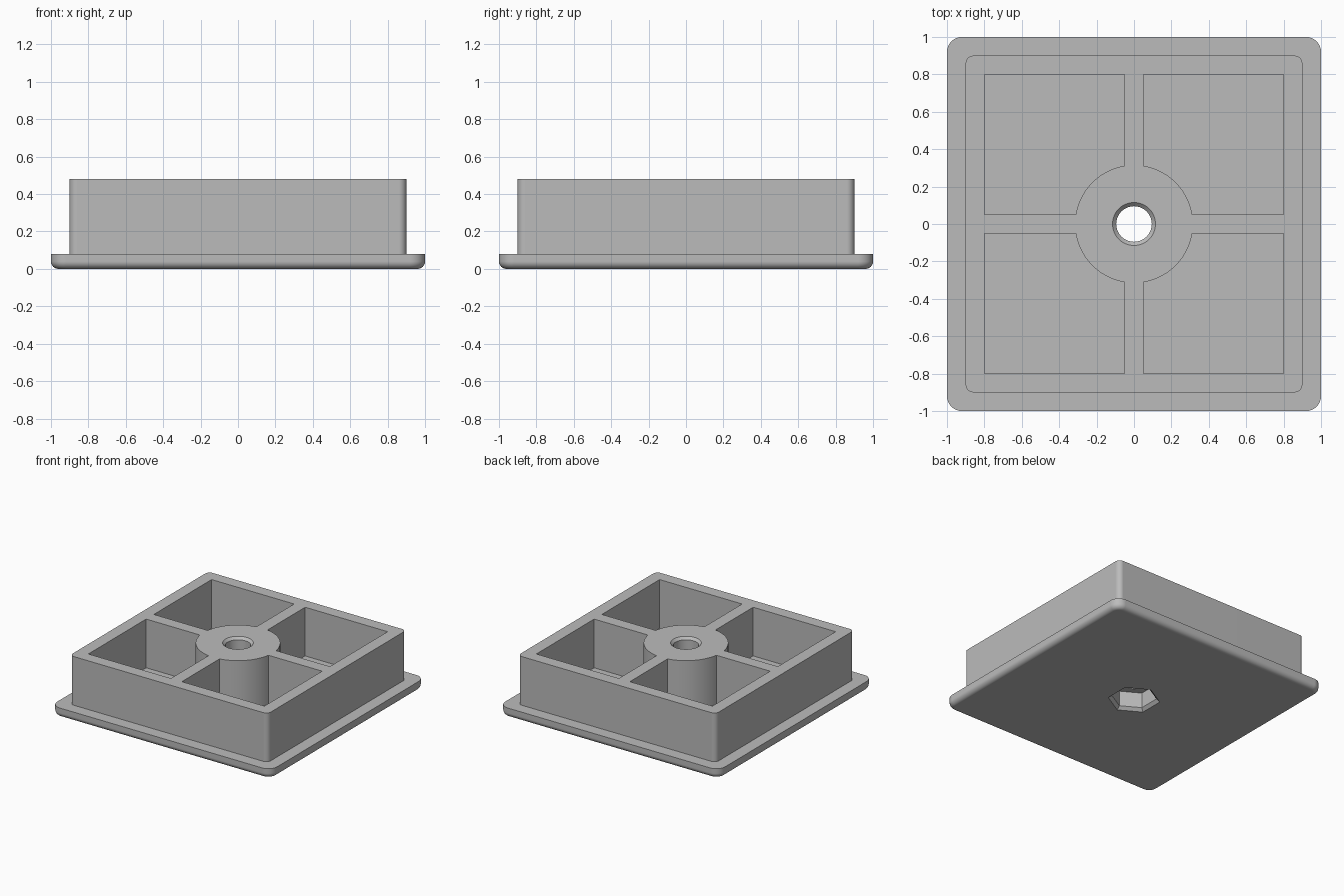
import bpy, bmesh
from math import sin, cos, pi, asin, radians

if "Cube" in bpy.data.objects:
    bpy.data.objects.remove(bpy.data.objects["Cube"], do_unlink=True)

grey = bpy.data.materials.new("plain grey")
grey.use_nodes = True
grey.diffuse_color = (0.5, 0.5, 0.5, 1)
grey.node_tree.nodes["Principled BSDF"].inputs["Base Color"].default_value = (0.5, 0.5, 0.5, 1)


def arc(cx, cy, r, start, end, steps):
    return [(cx + r * cos(start + (end - start) * i / steps),
             cy + r * sin(start + (end - start) * i / steps)) for i in range(steps + 1)]


def polygon(r, sides, turn=0.0):
    return arc(0, 0, r, turn, turn + 2 * pi, sides)[:-1]


def rounded_square(half, r):
    pts = []
    for k, (sx, sy) in enumerate([(1, 1), (-1, 1), (-1, -1), (1, -1)]):
        pts += arc(sx * (half - r), sy * (half - r), r, k * pi / 2, (k + 1) * pi / 2, 8)
    return pts


def loft(name, rings):
    """Closed solid through (height, outline) rings with equal point counts."""
    bm = bmesh.new()
    loops = [[bm.verts.new((x, y, z)) for x, y in pts] for z, pts in rings]
    n = len(loops[0])
    bm.faces.new(loops[0][::-1])
    bm.faces.new(loops[-1])
    for low, high in zip(loops, loops[1:]):
        for i in range(n):
            j = (i + 1) % n
            bm.faces.new((low[i], low[j], high[j], high[i]))
    bmesh.ops.recalc_face_normals(bm, faces=bm.faces)
    mesh = bpy.data.meshes.new(name)
    bm.to_mesh(mesh)
    bm.free()
    mesh.materials.append(grey)
    obj = bpy.data.objects.new(name, mesh)
    bpy.context.collection.objects.link(obj)
    return obj


# Flange with a rounded lower edge, and the plug block above it
fillet, flange_top, top = 0.04, 0.08, 0.48
rings = []
for i in range(7):
    a = pi / 2 * i / 6
    inset = fillet * (1 - sin(a))
    rings.append((fillet * (1 - cos(a)), rounded_square(1 - inset, 0.08 - inset)))
rings += [(flange_top, rounded_square(1, 0.08)),
          (flange_top, rounded_square(0.9, 0.04)),
          (top, rounded_square(0.9, 0.04))]
body = loft("square_foot", rings)

# Four pockets, leaving a cross of ribs and a round hub
hub, rib, wall = 0.315, 0.05, 0.8
a = asin(rib / hub)
quarter = arc(0, 0, hub, pi / 2 - a, a, 20) + [(wall, rib), (wall, wall), (rib, wall)]
cutters = []
for k in range(4):
    c, s = cos(k * pi / 2), sin(k * pi / 2)
    pts = [(x * c - y * s, x * s + y * c) for x, y in quarter]
    cutters.append(loft("pocket_cutter", [(flange_top, pts), (top + 0.1, pts)]))

# Bolt hole with a chamfered mouth, and a chamfered hexagonal recess below
cutters.append(loft("hole_cutter", [(0.05, polygon(0.095, 48)), (top - 0.02, polygon(0.095, 48)),
                                    (top + 0.02, polygon(0.135, 48))]))
cutters.append(loft("hex_cutter", [(-0.025, polygon(0.22, 6, pi / 2)),
                                   (0.025, polygon(0.17, 6, pi / 2)),
                                   (0.15, polygon(0.17, 6, pi / 2))]))

bpy.ops.object.select_all(action="DESELECT")
body.select_set(True)
bpy.context.view_layer.objects.active = body
for cutter in cutters:
    cutter.hide_render = True
    mod = body.modifiers.new("cut", "BOOLEAN")
    mod.operation, mod.solver, mod.object = "DIFFERENCE", "EXACT", cutter
    bpy.ops.object.modifier_apply(modifier=mod.name)
    bpy.data.objects.remove(cutter, do_unlink=True)

# Smooth the round surfaces, keep the corners crisp
bpy.ops.object.shade_smooth_by_angle(angle=radians(30))
normals = body.modifiers.new("even_normals", "WEIGHTED_NORMAL")
normals.keep_sharp = True
